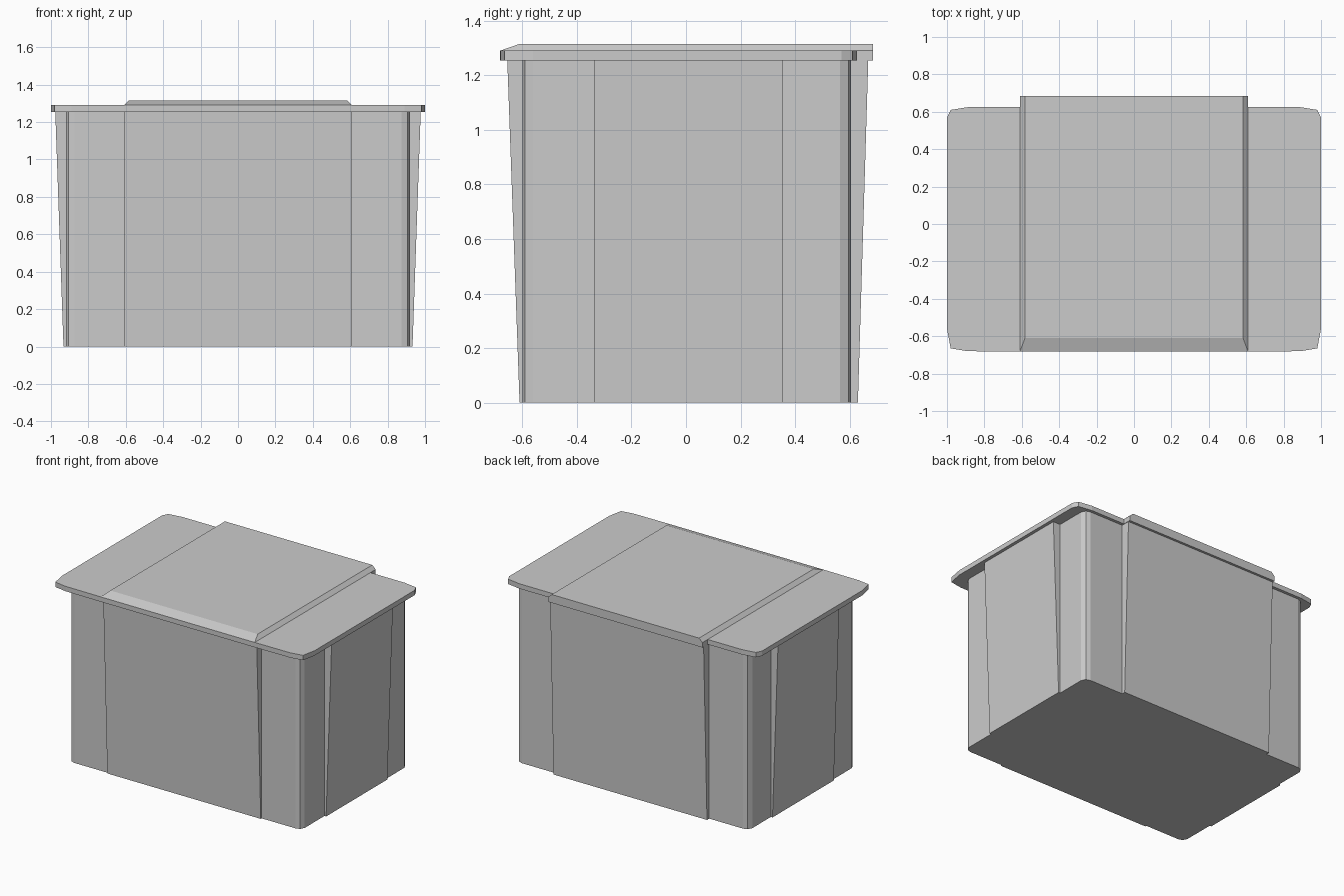
import bpy
import bmesh

cube = bpy.data.objects.get("Cube")
if cube:
    bpy.data.objects.remove(cube, do_unlink=True)

grey = bpy.data.materials.new("grey_plastic")
grey.use_nodes = True
color = (0.6, 0.6, 0.6, 1)
grey.diffuse_color = color
grey.node_tree.nodes["Principled BSDF"].inputs["Base Color"].default_value = color

RIM = 1.255      # height of the box rim
LID_TOP = 1.29   # height of the flat lid wings
RIDGE = 1.315    # height of the raised lid centre


def loft(name, rings):
    """Join matching outlines with walls and close both ends."""
    bm = bmesh.new()
    loops = [[bm.verts.new(p) for p in ring] for ring in rings]
    n = len(loops[0])
    for low, high in zip(loops, loops[1:]):
        for i in range(n):
            j = (i + 1) % n
            bm.faces.new((low[i], low[j], high[j], high[i]))
    bm.faces.new(loops[0][::-1])
    bm.faces.new(loops[-1])
    bmesh.ops.recalc_face_normals(bm, faces=bm.faces)
    mesh = bpy.data.meshes.new(name)
    bm.to_mesh(mesh)
    bm.free()
    mesh.materials.append(grey)
    obj = bpy.data.objects.new(name, mesh)
    bpy.context.collection.objects.link(obj)
    return obj


def mirror_outline(half):
    """Complete a right-hand outline, listed front to back."""
    return half + [(-x, y) for x, y in reversed(half)]


# Box: straight chamfered corners, four raised panels flaring to the rim
def box_ring(z, front, side, back):
    half = [(0.607, front), (0.607, -0.6),
            (0.875, -0.6), (0.905, -0.59), (0.92, -0.56), (0.92, -0.337),
            (side, -0.337), (side, 0.355),
            (0.92, 0.355), (0.92, 0.565), (0.905, 0.595), (0.875, 0.605),
            (0.607, 0.605), (0.607, back)]
    return [(x, y, z) for x, y in mirror_outline(half)]


loft("box", [box_ring(0, -0.61, 0.933, 0.63),
             box_ring(RIM, -0.655, 0.977, 0.668)])

# Lid plate: rounded wings and a centre tab overhanging the back
lid_half = [(0.61, -0.682), (0.89, -0.68), (0.98, -0.665), (1, -0.56),
            (1, 0.57), (0.98, 0.61), (0.88, 0.626),
            (0.61, 0.626), (0.61, 0.685)]
loft("lid", [[(x, y, z) for x, y in mirror_outline(lid_half)]
             for z in (RIM, LID_TOP)])

# Raised lid centre: sloped sides and front, upright back
loft("lid_ridge", [
    [(x, y, z) for x, y in mirror_outline([(w, front), (w, 0.685)])]
    for w, front, z in ((0.61, -0.682, LID_TOP), (0.583, -0.61, RIDGE))])
